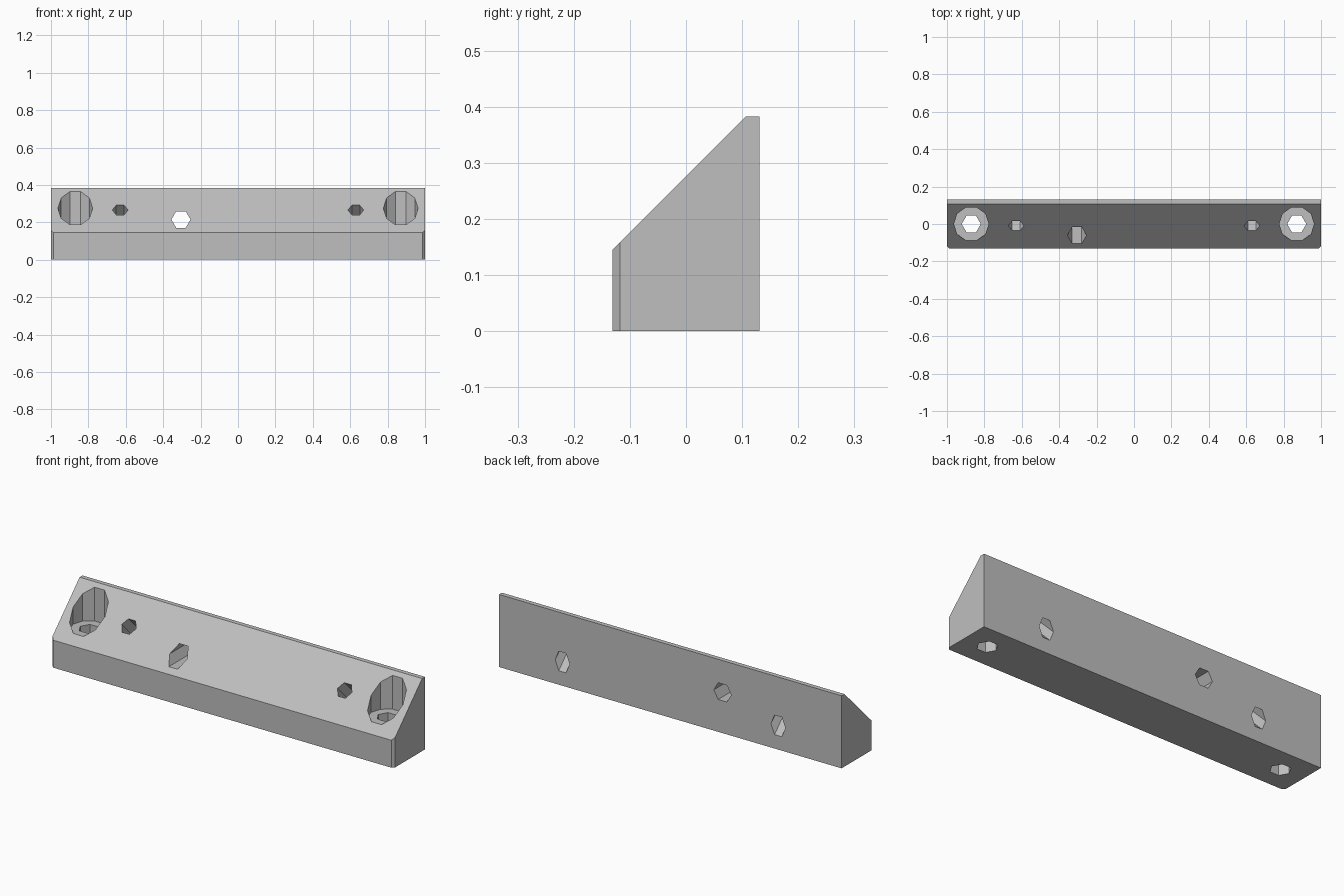
import bpy, bmesh, math
from mathutils import Matrix, Vector

if "Cube" in bpy.data.objects:
    bpy.data.objects.remove(bpy.data.objects["Cube"], do_unlink=True)

grey = bpy.data.materials.new("plain_grey")
grey.use_nodes = True
grey.diffuse_color = (0.52, 0.52, 0.52, 1)
grey.node_tree.nodes["Principled BSDF"].inputs["Base Color"].default_value = (0.52, 0.52, 0.52, 1)


def make_object(name, bm):
    bmesh.ops.recalc_face_normals(bm, faces=bm.faces)
    mesh = bpy.data.meshes.new(name)
    bm.to_mesh(mesh)
    bm.free()
    mesh.materials.append(grey)
    obj = bpy.data.objects.new(name, mesh)
    bpy.context.collection.objects.link(obj)
    return obj


def prism_cutter(name, centre, radius, length, sides, tilt=0):
    """Many-sided bar with corners on the x axis, tilted about x."""
    bm = bmesh.new()
    place = (Matrix.Translation(Vector(centre)) @ Matrix.Rotation(tilt, 4, "X")
             @ Matrix.Rotation(math.pi / 2, 4, "Z"))
    bmesh.ops.create_cone(bm, cap_ends=True, segments=sides, radius1=radius,
                          radius2=radius, depth=length, matrix=place)
    obj = make_object(name, bm)
    obj.hide_render = True
    return obj


# Bar with a sloped front, extruded along x
profile = [(-0.131, 0), (0.131, 0), (0.131, 0.383), (0.107, 0.383), (-0.131, 0.145)]
bm = bmesh.new()
end = bm.faces.new([bm.verts.new((-1, y, z)) for y, z in profile])
side = bmesh.ops.extrude_face_region(bm, geom=[end])["geom"]
bmesh.ops.translate(bm, vec=(2, 0, 0), verts=[v for v in side if isinstance(v, bmesh.types.BMVert)])

# Chamfered upright front corners
for s in (-1, 1):
    bmesh.ops.recalc_face_normals(bm, faces=bm.faces)
    cut = bmesh.ops.bisect_plane(bm, geom=bm.verts[:] + bm.edges[:] + bm.faces[:],
                                 plane_co=(s, -0.118, 0), plane_no=(s, -1, 0), clear_outer=True)
    rim = [e for e in cut["geom_cut"] if isinstance(e, bmesh.types.BMEdge)]
    bmesh.ops.contextual_create(bm, geom=rim)
bar = make_object("mounting_bar", bm)

# Screw holes, head recesses and slanted holes at both ends, plus one cross hole
cutters = [prism_cutter("cross_hole", (-0.305, 0, 0.215), 0.051, 1, 6, math.pi / 2)]
for s, label in ((1, "left"), (-1, "right")):
    cutters += [
        prism_cutter(label + "_screw_hole", (s * 0.87, 0, 0.1), 0.051, 1, 6),
        prism_cutter(label + "_head_recess", (s * 0.87, 0, 0.436), 0.093, 0.5, 10),
        prism_cutter(label + "_slanted_hole", (s * 0.63, 0.06, 0.196), 0.042, 0.8, 6, math.pi / 4),
    ]

bpy.context.view_layer.objects.active = bar
for cutter in cutters:
    mod = bar.modifiers.new(cutter.name, "BOOLEAN")
    mod.operation = "DIFFERENCE"
    mod.solver = "EXACT"
    mod.object = cutter
    bpy.ops.object.modifier_apply(modifier=mod.name)
    bpy.data.objects.remove(cutter, do_unlink=True)
